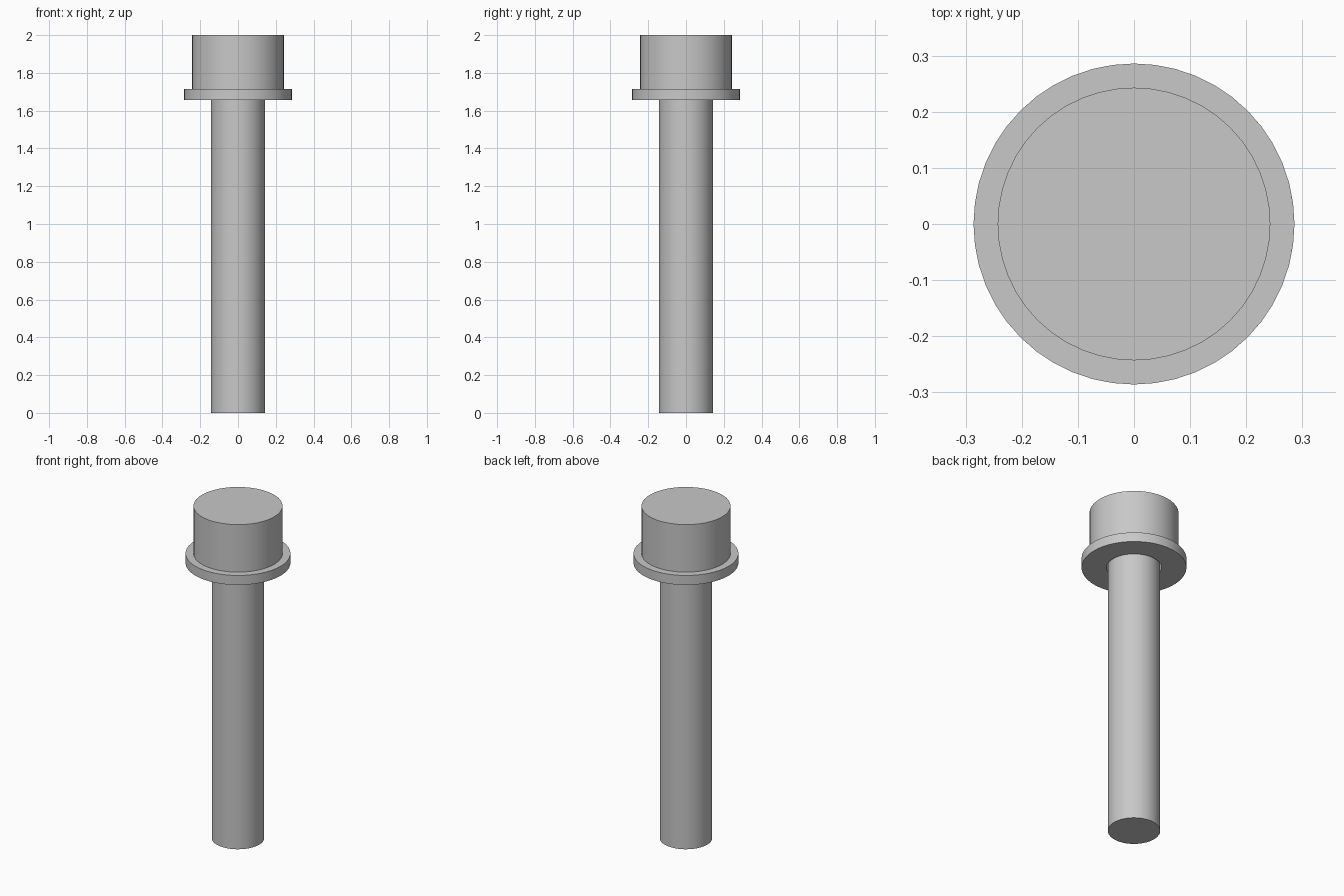
import bpy
import bmesh
import math

cube = bpy.data.objects.get("Cube")
if cube:
    bpy.data.objects.remove(cube, do_unlink=True)

SIDES = 48

steel = bpy.data.materials.new("grey steel")
steel.use_nodes = True
GREY = (0.58, 0.58, 0.58, 1)
steel.diffuse_color = GREY
steel.node_tree.nodes["Principled BSDF"].inputs["Base Color"].default_value = GREY


def finish(name, bm):
    """Turn a bmesh into a smooth-shaded object with sharp rims."""
    bmesh.ops.recalc_face_normals(bm, faces=bm.faces)
    mesh = bpy.data.meshes.new(name)
    bm.to_mesh(mesh)
    bm.free()
    mesh.materials.append(steel)
    obj = bpy.data.objects.new(name, mesh)
    bpy.context.collection.objects.link(obj)
    bpy.ops.object.select_all(action="DESELECT")
    obj.select_set(True)
    bpy.context.view_layer.objects.active = obj
    bpy.ops.object.shade_smooth_by_angle(angle=math.radians(30))


def cylinder(name, radius, bottom, top):
    bm = bmesh.new()
    bmesh.ops.create_cone(bm, cap_ends=True, segments=SIDES, radius1=radius,
                          radius2=radius, depth=top - bottom)
    bmesh.ops.translate(bm, verts=bm.verts, vec=(0, 0, (bottom + top) / 2))
    finish(name, bm)


def ring(name, inner, outer, bottom, top):
    bm = bmesh.new()
    profile = [(inner, bottom), (outer, bottom), (outer, top), (inner, top)]
    verts = [bm.verts.new((r, 0, z)) for r, z in profile]
    edges = [bm.edges.new((verts[i - 1], verts[i])) for i in range(len(verts))]
    bmesh.ops.spin(bm, geom=verts + edges, cent=(0, 0, 0), axis=(0, 0, 1),
                   angle=math.tau, steps=SIDES, use_merge=True)
    bmesh.ops.remove_doubles(bm, verts=bm.verts, dist=0.0001)
    finish(name, bm)


# Shaft and head meet at the top of the loose washer
cylinder("shaft", 0.143, 0, 1.714)
cylinder("head", 0.243, 1.714, 2)
ring("washer", 0.15, 0.286, 1.657, 1.714)
